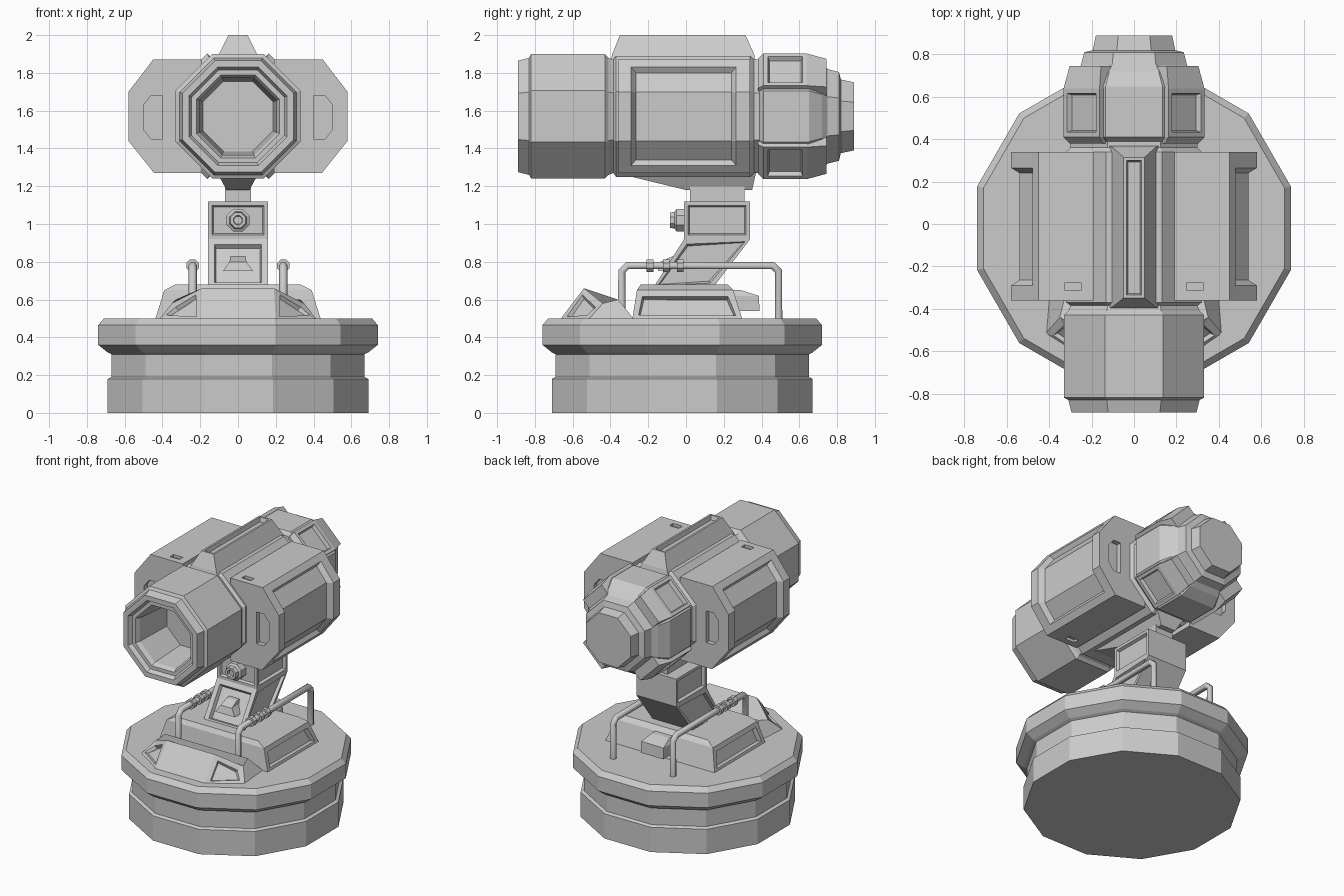
import bpy, bmesh
from math import pi, cos, sin
from mathutils import Vector

if "Cube" in bpy.data.objects:
    bpy.data.objects.remove(bpy.data.objects["Cube"])


def loft(name, rings, panels=(), mirror=False):
    """Skin a stack of equal-length rings; panels = (near point, border, depth) recesses."""
    bm = bmesh.new()
    vs = [[bm.verts.new(p) for p in r] for r in rings]
    n = len(rings[0])
    for a, b in zip(vs, vs[1:]):
        for i in range(n):
            j = (i + 1) % n
            bm.faces.new((a[i], a[j], b[j], b[i]))
    bm.faces.new(vs[0])
    bm.faces.new(vs[-1])
    bmesh.ops.recalc_face_normals(bm, faces=bm.faces)
    for point, border, depth in panels:
        f = min(bm.faces, key=lambda f: (f.calc_center_median() - Vector(point)).length)
        bmesh.ops.inset_individual(bm, faces=[f], thickness=border)
        bmesh.ops.inset_individual(bm, faces=[f], thickness=0.012, depth=-depth)
    me = bpy.data.meshes.new(name)
    bm.to_mesh(me)
    bm.free()
    ob = bpy.data.objects.new(name, me)
    bpy.context.collection.objects.link(ob)
    if mirror:
        ob.modifiers.new("Mirror", "MIRROR").use_mirror_merge = False
    return ob


def turned(n, profile, axis, cx=0, c2=0):
    """Rings of an n-gon (flat sides on the axes) from (position, apothem) pairs."""
    out = []
    for t, a in profile:
        r = a / cos(pi / n)
        pts = [(cx + r * cos(pi * (2 * i + 1) / n), c2 + r * sin(pi * (2 * i + 1) / n))
               for i in range(n)]
        out.append([(u, t, v) if axis == "y" else (u, v, t) for u, v in pts])
    return out


def boxes(*levels):
    """Rectangular rings from (z, x0, x1, y0, y1)."""
    return [[(x0, y0, z), (x1, y0, z), (x1, y1, z), (x0, y1, z)] for z, x0, x1, y0, y1 in levels]


# Twelve-sided pedestal
loft("base", turned(12, [(0, .69), (.18, .69), (.19, .67), (.31, .67), (.32, .69),
                         (.36, .74), (.465, .74), (.5, .71)], "z", 0, -.02))

# Raised block on the base with side panels
loft("base_block", boxes((.49, -.44, .44, -.285, .30), (.65, -.39, .39, -.26, .25),
                         (.68, -.33, .33, -.24, .22)),
     [((.42, 0, .57), .045, .03), ((-.42, 0, .57), .045, .03)])
loft("rear_block", boxes((.54, -.09, .09, .2, .39), (.62, -.09, .09, .2, .385),
                         (.65, -.07, .07, .2, .29)))

# Sloping front hood with two vents
loft("front_hood", [
    [(-.42, -.52, .49), (-.2, -.67, .49), (.2, -.67, .49), (.42, -.52, .49), (.4, -.27, .49), (-.4, -.27, .49)],
    [(-.35, -.44, .58), (-.19, -.54, .66), (.19, -.54, .66), (.35, -.44, .58), (.33, -.36, .6), (-.33, -.36, .6)]],
    [((.29, -.54, .56), .048, .02), ((-.29, -.54, .56), .048, .02)])

# Guard rails with sleeves
for side, s in (("right", 1), ("left", -1)):
    cu = bpy.data.curves.new("rail_" + side, "CURVE")
    cu.dimensions = "3D"
    cu.bevel_depth = .023
    cu.bevel_resolution = 1
    path = [(-.34, .48), (-.34, .75), (-.31, .78), (.46, .78), (.49, .75), (.49, .48)]
    sp = cu.splines.new("POLY")
    sp.points.add(len(path) - 1)
    for p, (y, z) in zip(sp.points, path):
        p.co = (.24 * s, y, z, 1)
    bpy.context.collection.objects.link(bpy.data.objects.new("rail_" + side, cu))
    for i, y in enumerate((-.19, -.105, -.03)):
        loft(f"rail_sleeve_{side}_{i}",
             turned(8, [(y - .018, .033), (y + .018, .033)], "y", .24 * s, .78))

# Leaning support arm with recessed panels
loft("support_arm", boxes((.66, -.16, .16, -.175, .14), (.92, -.16, .16, -.01, .34),
                          (1.12, -.16, .16, -.01, .34)),
     [((s * .16, y, z), .03, .02) for s in (1, -1) for y, z in ((.08, .79), (.16, 1.02))]
     + [((0, -.09, .79), .05, .025), ((0, -.01, 1.02), .03, .015)])
loft("arm_front_wedge", boxes((.75, -.08, .08, -.15, 0), (.80, -.045, .045, -.135, 0),
                              (.83, -.04, .04, -.07, 0)))
loft("arm_bolt", turned(8, [(.02, .06), (-.05, .06), (-.06, .045), (-.085, .04), (-.085, .025),
                            (-.07, .02)], "y", 0, 1.02))
loft("neck_post", boxes((1.1, -.07, .07, .02, .31), (1.2, -.07, .07, .02, .31)))
loft("keel", boxes((1.18, -.06, .06, .0, .35), (1.27, -.11, .11, -.37, .37)))

# Octagonal barrel, from inside the muzzle to the tail
loft("barrel", turned(8, [(-.55, .185), (-.83, .205), (-.86, .22), (-.86, .245), (-.89, .26), (-.89, .295),
                          (-.83, .31), (-.82, .33), (-.43, .33), (-.41, .31), (-.385, .30),
                          (-.37, .32), (.34, .32), (.36, .30), (.39, .30), (.41, .325),
                          (.65, .325), (.72, .28), (.75, .25), (.81, .235), (.82, .195),
                          (.89, .18)], "y", 0, 1.57))

# Four windowed pads on the diagonals of the rear barrel
for i in range(4):
    a = pi / 4 + i * pi / 2
    rad, tan = Vector((cos(a), 0, sin(a))), Vector((-sin(a), 0, cos(a)))
    mid = Vector((0, 0, 1.57))
    rings = [[mid + rad * r + tan * u + Vector((0, y, 0))
              for u, r in ((-w, .24), (-w, top), (w, top), (w, .24))]
             for y, top, w in ((.38, .32, .11), (.41, .35, .12), (.64, .35, .12), (.745, .325, .105))]
    loft(f"rear_pad_{i}", rings, [(mid + rad * .35 + Vector((0, .525, 0)), .033, .025)])

# Top rail with a long slot
loft("top_rail", boxes((1.86, -.12, .12, -.40, .37), (1.9, -.10, .10, -.39, .36),
                       (2.0, -.05, .05, -.35, .315)), [((0, 0, 2.0), .02, .03)])

# Side pods: full profile at the ends, stepped-in profile between
full = [(.19, 1.87), (.45, 1.87), (.48, 1.83), (.48, 1.83), (.58, 1.70), (.58, 1.44),
        (.476, 1.31), (.476, 1.31), (.445, 1.27), (.19, 1.27)]
slim = [(.19, 1.87), (.45, 1.87), (.48, 1.83), (.463, 1.80), (.54, 1.70), (.54, 1.44),
        (.46, 1.34), (.476, 1.31), (.445, 1.27), (.19, 1.27)]
pod = loft("side_pods", [[(x, y, z) for x, z in p] for y, p in
                         ((-.36, full), (-.29, full), (-.265, slim), (.24, slim), (.265, full), (.34, full))])
slot = [(.40, 1.45), (.46, 1.45), (.5, 1.5), (.5, 1.63), (.46, 1.68), (.40, 1.68)]
cutters = [loft("cut_end", [[(x, y, z) for x, z in slot] for y in ys])
           for ys in ((-.4, -.325), (.305, .4))]
cutters += [loft("cut_slot", boxes((z, .25, .325, -.315, -.275), (z + .04, .25, .325, -.315, -.275)))
            for z in (1.85, 1.25)]
for c in cutters:
    c.hide_render = True
    c.hide_viewport = True
    m = pod.modifiers.new("Cut", "BOOLEAN")
    m.operation = "DIFFERENCE"
    m.object = c
# Weld the doubled points at the plain ends before cutting
bm = bmesh.new()
bm.from_mesh(pod.data)
bmesh.ops.remove_doubles(bm, verts=bm.verts, dist=.0005)
bmesh.ops.recalc_face_normals(bm, faces=bm.faces)
bm.to_mesh(pod.data)
bm.free()
pod.modifiers.new("Mirror", "MIRROR").use_mirror_merge = False
